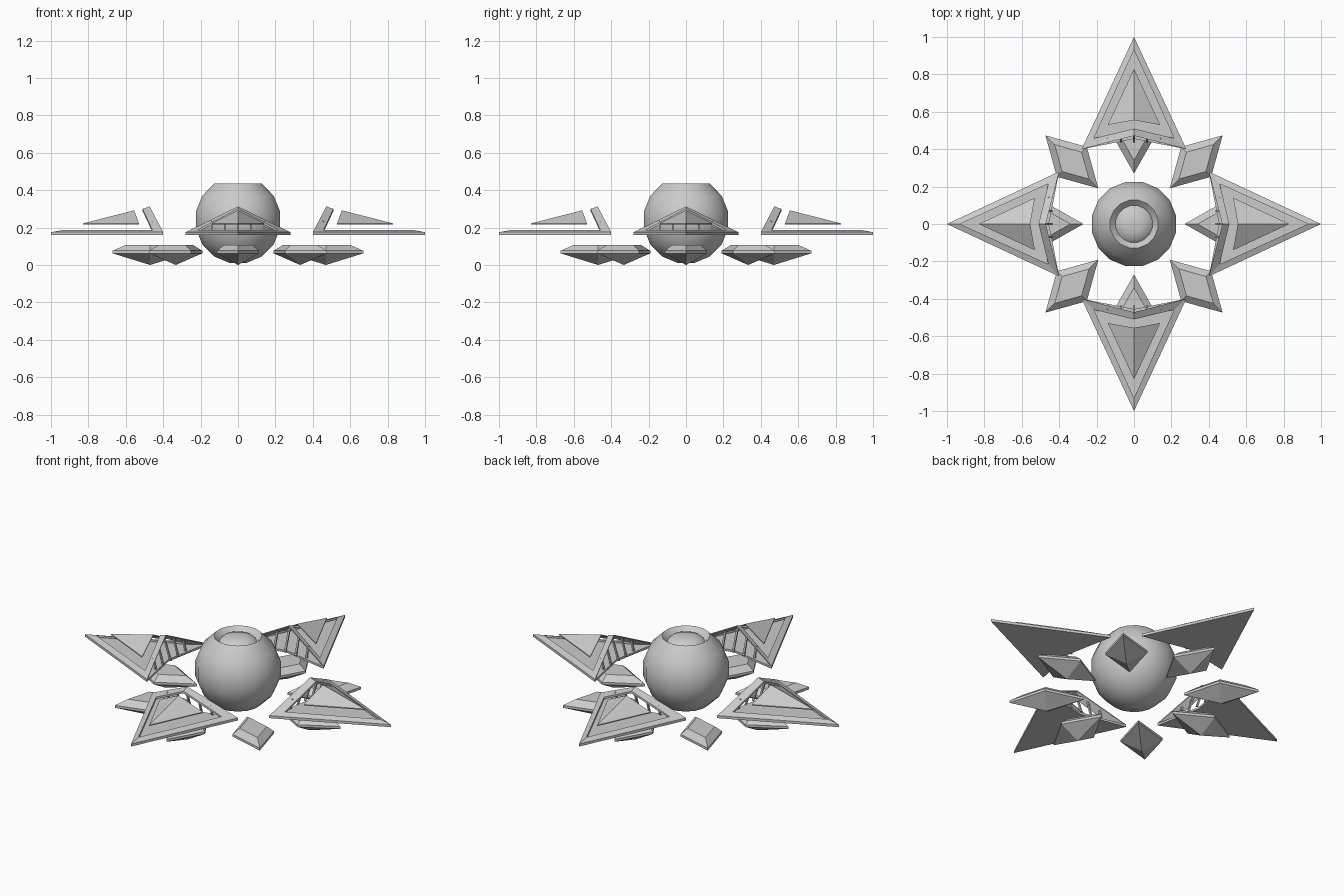
import bpy, bmesh
from math import sin, cos, pi, radians
from mathutils import Matrix, Vector

if "Cube" in bpy.data.objects:
    bpy.data.objects.remove(bpy.data.objects["Cube"])


def make(name, verts, faces, angle=0.0):
    """Mesh object from points, turned about z by angle."""
    bm = bmesh.new()
    rot = Matrix.Rotation(angle, 3, 'Z')
    vs = [bm.verts.new(rot @ Vector(v)) for v in verts]
    for f in faces:
        bm.faces.new([vs[i] for i in f])
    bmesh.ops.recalc_face_normals(bm, faces=bm.faces)
    me = bpy.data.meshes.new(name)
    bm.to_mesh(me)
    bm.free()
    ob = bpy.data.objects.new(name, me)
    bpy.context.collection.objects.link(ob)
    return ob


def bridge(rings, n):
    """Quads between consecutive rings of n points."""
    return [(r * n + i, r * n + (i + 1) % n, (r + 1) * n + (i + 1) % n, (r + 1) * n + i)
            for r in range(rings - 1) for i in range(n)]


def arrow(tip, cx, cy, notch, z, zn):
    """Arrowhead outline pointing along +x, notch point at height zn."""
    return [(tip, 0, z), (cx, cy, z), (notch, 0, zn), (cx, -cy, z)]


def lower(pts, d):
    return [(x, y, z - d) for x, y, z in pts]


def wing(i):
    a = i * pi / 2
    # flat base plate, split along its centre line
    plate = arrow(1.0, .40, .28, .455, .172, .172)
    make(f"wing_base_{i}", plate + lower(plate, .012),
         bridge(2, 4) + [(0, 1, 2), (0, 2, 3), (4, 5, 6), (4, 6, 7)], a)
    # frame whose inner edge rises to a gable
    outer = arrow(1.0, .40, .28, .472, .175, .313)
    inner = arrow(.93, .458, .215, .51, .188, .300)
    rings = [lower(outer, .006), outer, inner, lower(inner, .012)]
    faces = bridge(4, 4) + [(12 + k, 12 + (k + 1) % 4, (k + 1) % 4, k) for k in range(4)]
    make(f"wing_frame_{i}", sum(rings, []), faces, a)
    # raised folded panel
    top = arrow(.83, .53, .14, .555, .222, .292)
    make(f"wing_panel_{i}", top + lower(top, .006),
         bridge(2, 4) + [(0, 1, 2), (0, 2, 3), (4, 5, 6), (4, 6, 7)], a)
    # gable posts
    for k, y in enumerate((-.14, -.07, 0, .07, .14)):
        t = 1 - abs(y) / .28
        w = .005
        sq = [(-w, -w), (w, -w), (w, w), (-w, w)]
        lo = [(.44 + dx, y + dy, .168) for dx, dy in sq]
        hi = [(.425 + .06 * t + dx, y + dy, .172 + .125 * t) for dx, dy in sq]
        make(f"wing_post_{i}_{k}", lo + hi,
             bridge(2, 4) + [(0, 1, 2, 3), (4, 5, 6, 7)], a)


def gem(i):
    # bevelled diamond with a pointed underside
    c, hl, hw = .47, .20, .113

    def ring(s, z):
        return [(c + hl * s, 0, z), (c, hw * s, z), (c - hl * s, 0, z), (c, -hw * s, z)]
    verts = ring(.65, .107) + ring(1, .076) + ring(1, .062) + [(c, 0, 0.0)]
    faces = bridge(3, 4) + [(0, 1, 2, 3)]
    faces += [(8 + k, 8 + (k + 1) % 4, 12) for k in range(4)]
    make(f"gem_{i}", verts, faces, i * pi / 4)


for i in range(4):
    wing(i)
for i in range(8):
    gem(i)

# central orb: lathed sphere with cut top, sunken rim and small dome
N, R, CZ = 16, .234, .24
profile = [(R * sin(radians(p)), CZ - R * cos(radians(p)))
           for p in [11.25 + 22.5 * k for k in range(7)]]
profile += [(.10, .405), (.085, .42), (.045, .435)]
verts = [(r * cos((k + .5) * 2 * pi / N), r * sin((k + .5) * 2 * pi / N), z)
         for r, z in profile for k in range(N)]
last = (len(profile) - 1) * N
faces = bridge(len(profile), N) + [tuple(range(N)), tuple(range(last, last + N))]
orb = make("central_orb", verts, faces)
bpy.context.view_layer.objects.active = orb
orb.select_set(True)
bpy.ops.object.shade_smooth_by_angle(angle=radians(35))
